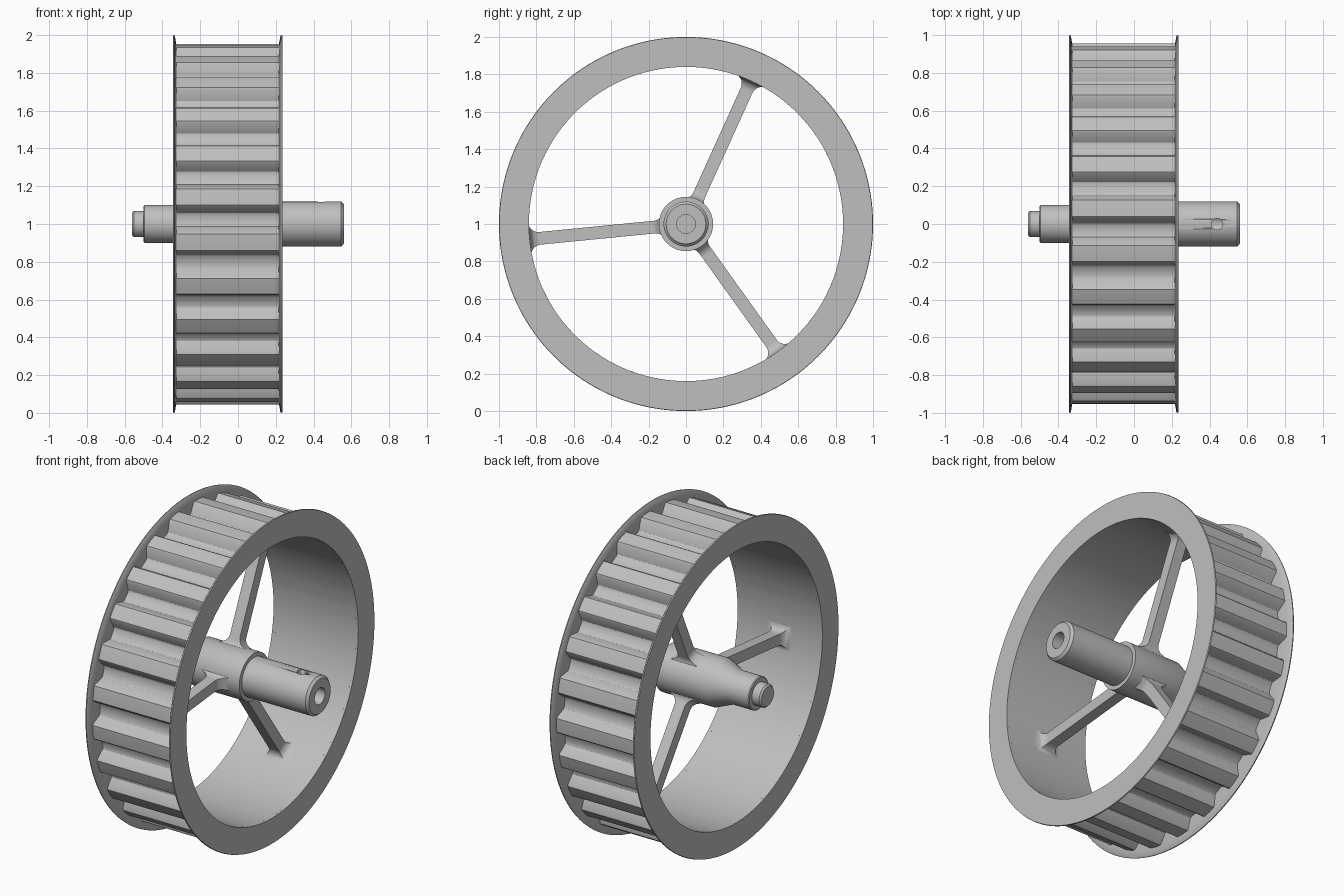
import bpy, bmesh, math
from mathutils import Matrix, Vector

cube = bpy.data.objects.get("Cube")
if cube:
    bpy.data.objects.remove(cube, do_unlink=True)

CENTRE_X = -0.055          # middle plane of the wheel
AXIS_Z = 1.0               # height of the axle
RIM_IN, ROOT, TIP = 0.84, 0.885, 0.955
TEETH = 25

metal = bpy.data.materials.new("plain grey metal")
metal.use_nodes = True
grey = (0.52, 0.52, 0.52, 1)
metal.diffuse_color = grey
metal.node_tree.nodes["Principled BSDF"].inputs["Base Color"].default_value = grey


def finish(name, bm, angle=30):
    bmesh.ops.recalc_face_normals(bm, faces=bm.faces)
    mesh = bpy.data.meshes.new(name)
    bm.to_mesh(mesh)
    bm.free()
    ob = bpy.data.objects.new(name, mesh)
    ob.location.z = AXIS_Z
    bpy.context.collection.objects.link(ob)
    mesh.materials.append(metal)
    bpy.ops.object.select_all(action='DESELECT')
    ob.select_set(True)
    bpy.context.view_layer.objects.active = ob
    bpy.ops.object.shade_smooth_by_angle(angle=math.radians(angle))
    return ob


def bridge(bm, a, b):
    for i in range(len(a)):
        j = (i + 1) % len(a)
        bm.faces.new((a[i], a[j], b[j], b[i]))


def polar(x, r, ang):
    return Vector((x, r * math.cos(ang), r * math.sin(ang)))


def lathe(name, profile, segments, closed=False):
    """Revolve (x, radius) points about the x axis."""
    bm = bmesh.new()
    rings = [[bm.verts.new(polar(x, r, math.tau * i / segments))
              for i in range(segments)] for x, r in profile]
    for a, b in zip(rings, rings[1:]):
        bridge(bm, a, b)
    if closed:
        bridge(bm, rings[-1], rings[0])
    else:
        bm.faces.new(rings[0])
        bm.faces.new(rings[-1])
    return finish(name, bm)


# Toothed band: trapezoid teeth outside, plain bore inside
half = [(0.043, TIP), (0.051, TIP - 0.007), (0.076, ROOT + 0.006), (0.086, ROOT)]
tooth = [(-o, r) for o, r in reversed(half)] + [(0, TIP + 0.001)] + half
outline = []
for k in range(TEETH):
    mid = math.pi - math.radians(8.6) - math.tau * k / TEETH
    outline += [(r, mid - o / r) for o, r in tooth]
bm = bmesh.new()
loops = []
for x, inner in ((-0.33, False), (0.22, False), (0.22, True), (-0.33, True)):
    loops.append([bm.verts.new(polar(x, RIM_IN if inner else r, a)) for r, a in outline])
for a, b in zip(loops, loops[1:] + loops[:1]):
    bridge(bm, a, b)
finish("toothed_band", bm)

# Side flanges, slightly thinner at the outer edge
for name, side in (("left_flange", 1), ("right_flange", -1)):
    ring = [(0.29, RIM_IN), (0.29, 0.998), (0.283, 1.0), (0.279, 0.995),
            (0.272, TIP), (0.268, RIM_IN)]
    lathe(name, [(CENTRE_X + side * x, r) for x, r in ring], 160, closed=True)

# Hub and stepped axle with a blind bore in the left end
axle = lathe("hub_and_axle", [
    (-0.56, 0.06), (-0.55, 0.07), (-0.5, 0.07), (-0.5, 0.095), (-0.495, 0.1),
    (-0.35, 0.1), (-0.24, 0.145), (0.11, 0.145), (0.11, 0.12),
    (0.545, 0.12), (0.56, 0.106), (0.56, 0.05), (0.3, 0.05)], 64)

# Cross hole in the axle, cut from the top into the bore
bm = bmesh.new()
bmesh.ops.create_cone(bm, cap_ends=True, segments=24, radius1=0.03, radius2=0.03,
                      depth=0.16, matrix=Matrix.Translation((0.44, 0, 0.1)))
cutter = finish("cross_hole_cutter", bm)
cutter.hide_render = True
cutter.hide_viewport = True
cut = axle.modifiers.new("cross_hole", 'BOOLEAN')
cut.operation = 'DIFFERENCE'
cut.solver = 'EXACT'
cut.object = cutter


def flare(r, hub_r, rim_r, size):
    """Extra half width of a quarter-round fillet at either end of a spoke."""
    d = min(max(r - hub_r, 0), max(rim_r - r, 0), size)
    return size - math.sqrt(size ** 2 - (size - d) ** 2)


# Three spokes with rounded fillets at hub and rim
STEPS = 8
inner = [0.1 + 0.1 * i / (2 * STEPS) for i in range(2 * STEPS + 1)]
outer = [0.84 - 0.06 * math.sin(math.pi / 2 * (1 - i / STEPS)) ** 2 for i in range(STEPS + 1)]
stations = inner + outer + [0.85]
for n, name in enumerate(("upper_spoke", "back_spoke", "lower_spoke")):
    ang = math.radians(65.6 + 120 * n)
    out, side = polar(0, 1, ang), polar(0, 1, ang + math.pi / 2)
    bm = bmesh.new()
    rings = []
    for r in stations:
        w = 0.034 + flare(r, 0.115, RIM_IN, 0.055)
        t = 0.034 + flare(r, 0.143, RIM_IN, 0.055)
        rings.append([bm.verts.new(out * r + side * (w * sy) + Vector((CENTRE_X + t * sx, 0, 0)))
                      for sx, sy in ((-1, -1), (1, -1), (1, 1), (-1, 1))])
    for a, b in zip(rings, rings[1:]):
        bridge(bm, a, b)
    bm.faces.new(rings[0])
    bm.faces.new(rings[-1])
    finish(name, bm, 40)
